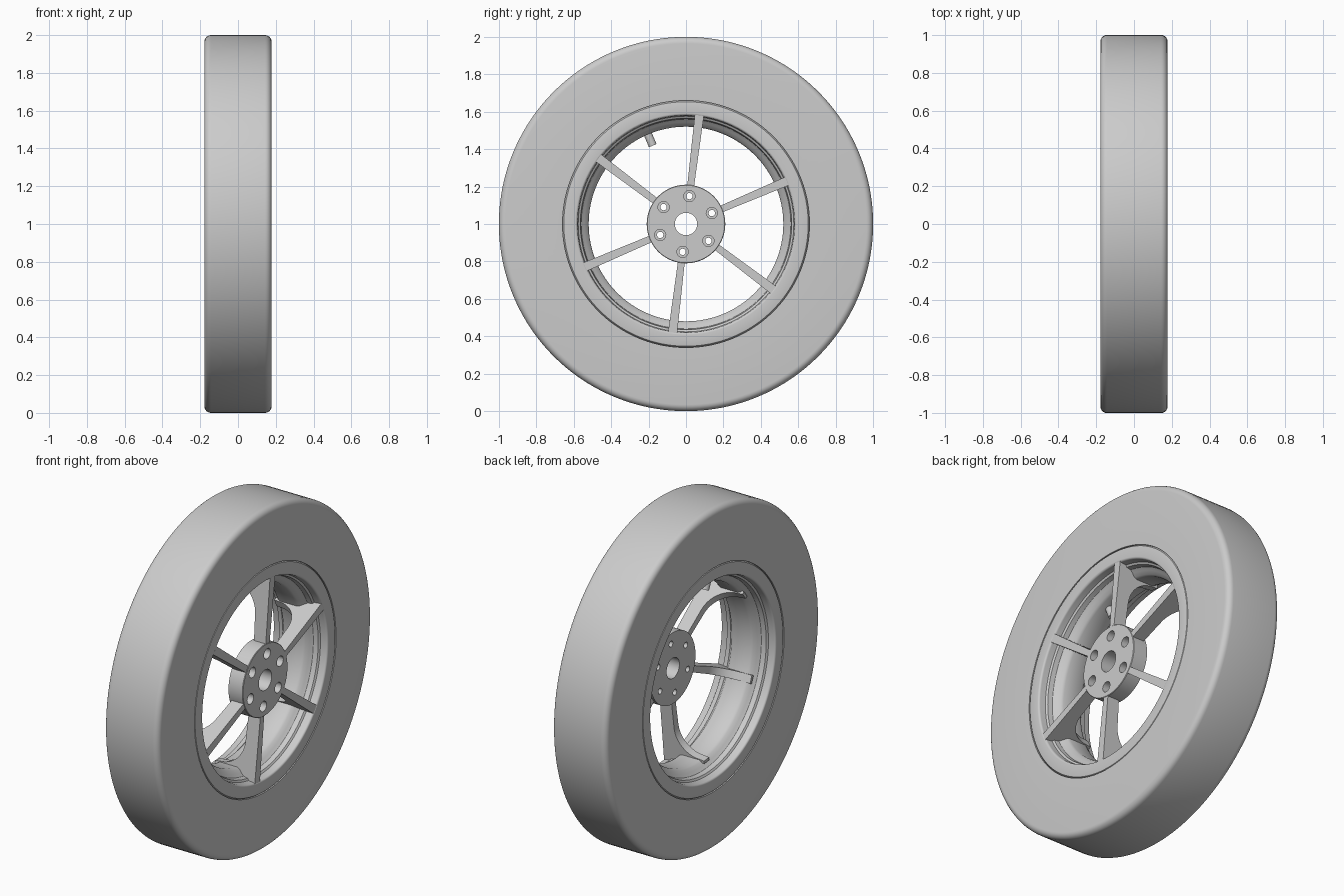
import bpy, bmesh
from math import radians, cos, sin, pi
from mathutils import Matrix, Vector

cube = bpy.data.objects.get("Cube")
if cube:
    bpy.data.objects.remove(cube, do_unlink=True)

grey = bpy.data.materials.new("light_grey")
grey.use_nodes = True
colour = (0.6, 0.6, 0.6, 1)
grey.diffuse_color = colour
grey.node_tree.nodes["Principled BSDF"].inputs["Base Color"].default_value = colour

CENTRE = Matrix.Translation((0, 0, 1))
FACE = 0.178
SPOKE_ANGLES = [radians(7 + 60 * i) for i in range(6)]


def finish(bm, name, angle=30):
    """Turn a bmesh into a shaded object, lifted to the axle height."""
    bmesh.ops.recalc_face_normals(bm, faces=bm.faces)
    bm.transform(CENTRE)
    mesh = bpy.data.meshes.new(name)
    bm.to_mesh(mesh)
    bm.free()
    obj = bpy.data.objects.new(name, mesh)
    bpy.context.collection.objects.link(obj)
    mesh.materials.append(grey)
    shade(obj, angle)
    return obj


def shade(obj, angle=30):
    bpy.ops.object.select_all(action="DESELECT")
    obj.select_set(True)
    bpy.context.view_layer.objects.active = obj
    bpy.ops.object.shade_smooth_by_angle(angle=radians(angle))


def lathe(name, profile, steps=128):
    """Spin a closed (x, radius) profile around the axle."""
    bm = bmesh.new()
    verts = [bm.verts.new((x, 0, r)) for x, r in profile]
    edges = [bm.edges.new((v, verts[i - 1])) for i, v in enumerate(verts)]
    bmesh.ops.spin(bm, geom=verts + edges, cent=(0, 0, 0), axis=(1, 0, 0),
                   angle=2 * pi, steps=steps, use_merge=True)
    bmesh.ops.remove_doubles(bm, verts=bm.verts, dist=1e-5)
    return finish(bm, name)


def arc(cx, cr, radius, start, end, n=6):
    """Points on an arc in the (x, radius) plane, angles in degrees."""
    return [(cx + radius * cos(radians(start + (end - start) * i / n)),
             cr + radius * sin(radians(start + (end - start) * i / n)))
            for i in range(n + 1)]


def mirrored(half):
    """Complete a +x half profile with its mirror image."""
    return half + [(-x, r) for x, r in reversed(half)]


# Tyre: flat tread and sidewalls with small rounded shoulders
lathe("tyre", mirrored([(FACE, 0.66)] + arc(FACE - 0.035, 0.965, 0.035, 0, 90)), 160)

# Rim: flush lip, stepped bead seat and a narrower well in the middle
rim_half = ([(FACE - 0.015, 0.665)]
            + arc(FACE - 0.006, 0.65, 0.006, 90, 0, 3)
            + arc(FACE - 0.012, 0.592, 0.012, 0, -90)
            + [(0.135, 0.576), (0.128, 0.565), (0.10, 0.56)]
            + [(0.085, 0.545), (0.07, 0.527), (0.055, 0.52)])
lathe("rim", mirrored(rim_half))


# Hub disc, with a bore and counterbored bolt holes
hub = lathe("hub", [(0.085, 0.06), (0.085, 0.21), (FACE - 0.003, 0.21),
                    (FACE, 0.207), (FACE, 0.06)], 96)


def drill(bm, x0, x1, radius, angle):
    place = Vector(((x0 + x1) / 2, 0.15 * sin(angle), 0.15 * cos(angle)))
    bmesh.ops.create_cone(bm, cap_ends=True, segments=32, radius1=radius,
                          radius2=radius, depth=x1 - x0,
                          matrix=Matrix.Translation(place) @ Matrix.Rotation(pi / 2, 4, "Y"))


for label, x0, radius in (("bolt_hole_cutter", 0, 0.017), ("counterbore_cutter", 0.125, 0.03)):
    bm = bmesh.new()
    for a in SPOKE_ANGLES:
        drill(bm, x0, 0.25, radius, a)
    cutter = finish(bm, label)
    cutter.hide_render = True
    cut = hub.modifiers.new(label, "BOOLEAN")
    cut.object = cutter
    cut.solver = "EXACT"
    bpy.ops.object.select_all(action="DESELECT")
    bpy.context.view_layer.objects.active = hub
    hub.select_set(True)
    bpy.ops.object.modifier_apply(modifier=cut.name)
    bpy.data.objects.remove(cutter, do_unlink=True)
shade(hub)

# Spokes: slim webs that sweep back into the rim well
web = ([(FACE - 0.002, 0.19), (FACE - 0.002, 0.585), (0.12, 0.585), (0.06, 0.535), (-0.09, 0.535)]
       + [(-0.09, 0.518)] + arc(-0.06, 0.36, 0.155, 90, 0, 12) + [(0.1, 0.19)])
for number, a in enumerate(SPOKE_ANGLES, 1):
    bm = bmesh.new()
    sides = []
    for s in (-1, 1):
        # The web widens slightly towards the rim
        sides.append([bm.verts.new((x, s * (0.018 + 0.016 * (r - 0.19)), r)) for x, r in web])
        bm.faces.new(sides[-1])
    for i in range(len(web)):
        bm.faces.new((sides[0][i - 1], sides[0][i], sides[1][i], sides[1][i - 1]))
    bm.transform(Matrix.Rotation(-a, 4, "X"))
    finish(bm, f"spoke_{number}")

# Valve stem standing inward from the rim well
bm = bmesh.new()
bmesh.ops.create_cone(bm, cap_ends=True, segments=24, radius1=0.022, radius2=0.022,
                      depth=0.08, matrix=Matrix.Translation((0, 0, 0.495)))
bm.transform(Matrix.Rotation(radians(23), 4, "X"))
finish(bm, "valve_stem")
